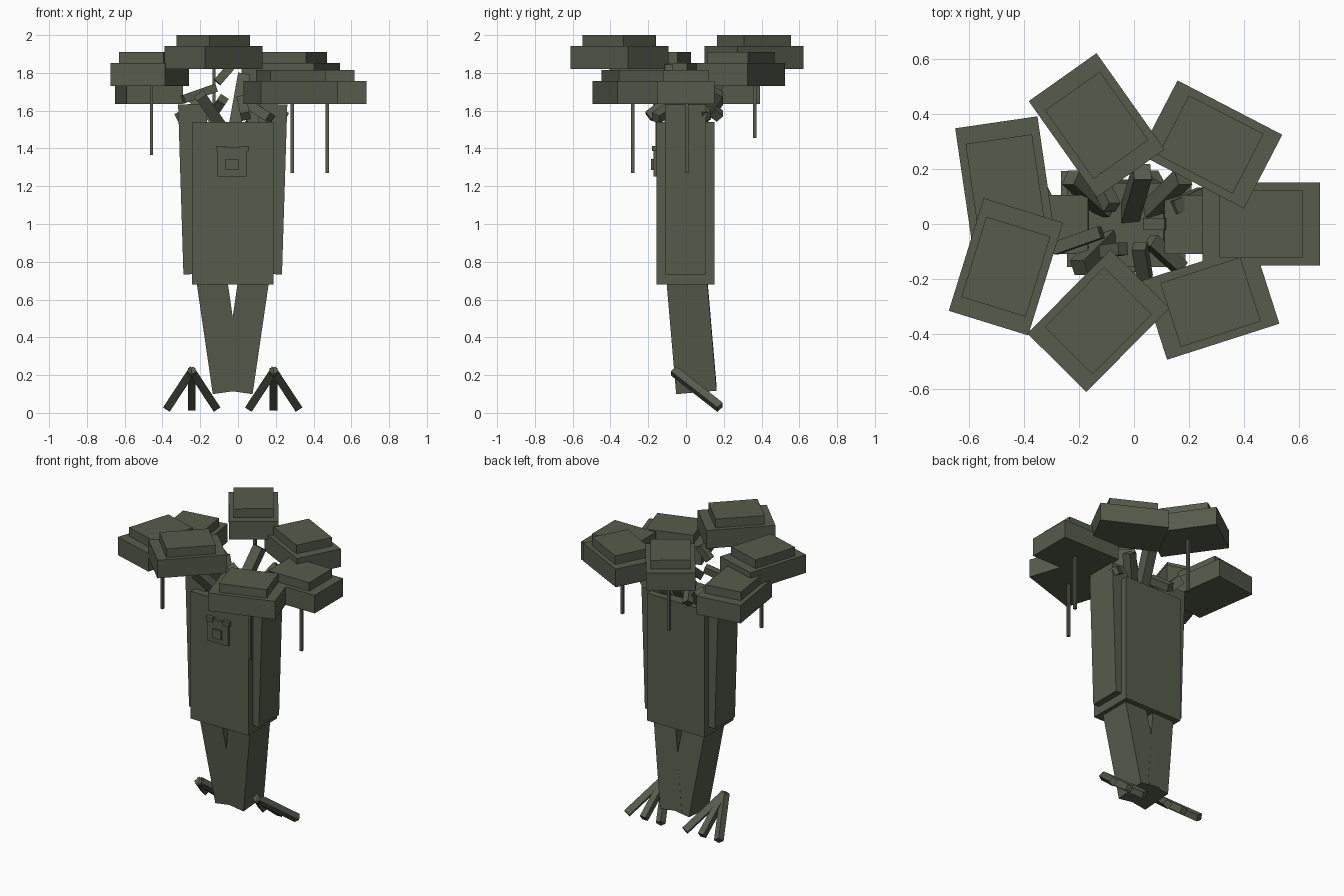
import bpy, math
from mathutils import Vector, Matrix

olive = bpy.data.materials.new("dark_olive")
olive.diffuse_color = (0.093, 0.107, 0.072, 1)

CX = -0.028  # trunk centre line


def box(name, center, size, rot=None):
    """Box with given centre, size and optional rotation matrix."""
    h = Vector(size) / 2
    rot = rot or Matrix.Identity(3)
    verts = [rot @ Vector((sx * h.x, sy * h.y, sz * h.z)) + Vector(center)
             for sz in (-1, 1) for sx, sy in ((-1, -1), (1, -1), (1, 1), (-1, 1))]
    faces = [(3, 2, 1, 0), (4, 5, 6, 7)]
    faces += [(i, (i + 1) % 4, (i + 1) % 4 + 4, i + 4) for i in range(4)]
    mesh = bpy.data.meshes.new(name)
    mesh.from_pydata(verts, [], faces)
    mesh.materials.append(olive)
    obj = bpy.data.objects.new(name, mesh)
    bpy.context.collection.objects.link(obj)
    return obj


def beam(name, a, b, w, d):
    """Box running from a to b; w is the width closest to x, d the depth."""
    a, b = Vector(a), Vector(b)
    z = (b - a).normalized()
    ref = Vector((0, 1, 0)) if abs(z.y) < 0.9 else Vector((0, 0, 1))
    x = ref.cross(z).normalized()
    y = z.cross(x)
    rot = Matrix((x, y, z)).transposed()
    return box(name, (a + b) / 2, (w, d, (b - a).length), rot)


# Trunk
box("trunk", (CX, -0.003, 1.11), (0.432, 0.306, 0.86))

for side, label in ((-1, "left"), (1, "right")):
    # Leaning bark slab on each flank
    tilt = Matrix.Rotation(side * math.radians(1.8), 3, 'Y')
    box(f"{label}_bark_slab", (CX + side * 0.20, -0.002, 1.185),
        (0.15, 0.216, 0.90), tilt)
    # Leg leaning inwards and backwards
    beam(f"{label}_leg", (CX + side * 0.119, 0.0, 0.76),
         (CX + side * 0.026, 0.055, 0.12), 0.163, 0.215)
    # Root toes fanning out from the ankle
    ankle = Vector((CX + side * 0.217, -0.065, 0.222))
    for i, dx in enumerate((-0.126, 0, 0.126)):
        beam(f"{label}_toe_{i}", ankle, ankle + Vector((dx, 0.245, -0.192)), 0.042, 0.042)
    # Eye
    box(f"{label}_eye", (CX + side * 0.061, -0.167, 1.40), (0.05, 0.026, 0.028))

# Face plate and snout
box("face_plate", (CX - 0.003, -0.164, 1.328), (0.154, 0.018, 0.152))
box("snout", (CX - 0.003, -0.171, 1.315), (0.068, 0.028, 0.06))

# Leaf blocks: x, y, base height, turn in degrees, has hanging vine
LEAVES = [
    (0.464, 0.0, 1.635, 0, True),
    (0.280, 0.290, 1.73, -27.4, False),
    (-0.136, 0.360, 1.82, -54.7, True),
    (-0.471, 0.158, 1.635, -81.7, False),
    (-0.467, -0.156, 1.73, 72.8, True),
    (-0.130, -0.353, 1.82, 45.3, False),
    (0.279, -0.285, 1.635, 17.8, True),
]
for i, (x, y, z, turn, vine) in enumerate(LEAVES):
    rot = Matrix.Rotation(math.radians(turn), 3, 'Z')
    box(f"leaf_block_{i}", (x, y, z + 0.061), (0.43, 0.303, 0.122), rot)
    box(f"leaf_cap_{i}", (x, y, z + 0.1505), (0.306, 0.245, 0.059), rot)
    if vine:
        box(f"vine_{i}", (x + 0.009, y + 0.003, z - 0.18), (0.018, 0.018, 0.37))

# Short broken branches around the crown: start, end, thickness
BRANCHES = [
    ((-0.02, 0.02, 1.50), (0.03, 0.19, 1.78), 0.065),
    ((-0.09, -0.05, 1.52), (-0.20, -0.16, 1.68), 0.06),
    ((-0.12, -0.03, 1.72), (-0.29, -0.09, 1.66), 0.045),
    ((0.06, -0.06, 1.63), (0.17, -0.16, 1.56), 0.05),
    ((0.02, -0.08, 1.66), (0.04, -0.20, 1.57), 0.05),
    ((-0.11, -0.10, 1.75), (-0.04, -0.09, 1.83), 0.045),
    ((0.06, 0.05, 1.52), (0.18, 0.17, 1.70), 0.06),
    ((0.14, 0.06, 1.63), (0.25, 0.11, 1.57), 0.05),
    ((-0.10, 0.05, 1.53), (-0.23, 0.17, 1.66), 0.06),
    ((-0.08, 0.06, 1.66), (-0.14, 0.18, 1.57), 0.05),
    ((0.04, 0.0, 1.60), (0.12, 0.0, 1.63), 0.045),
    ((-0.25, 0.0, 1.60), (-0.32, 0.03, 1.565), 0.045),
]
for i, (a, b, t) in enumerate(BRANCHES):
    beam(f"branch_{i}", a, b, t, t)
